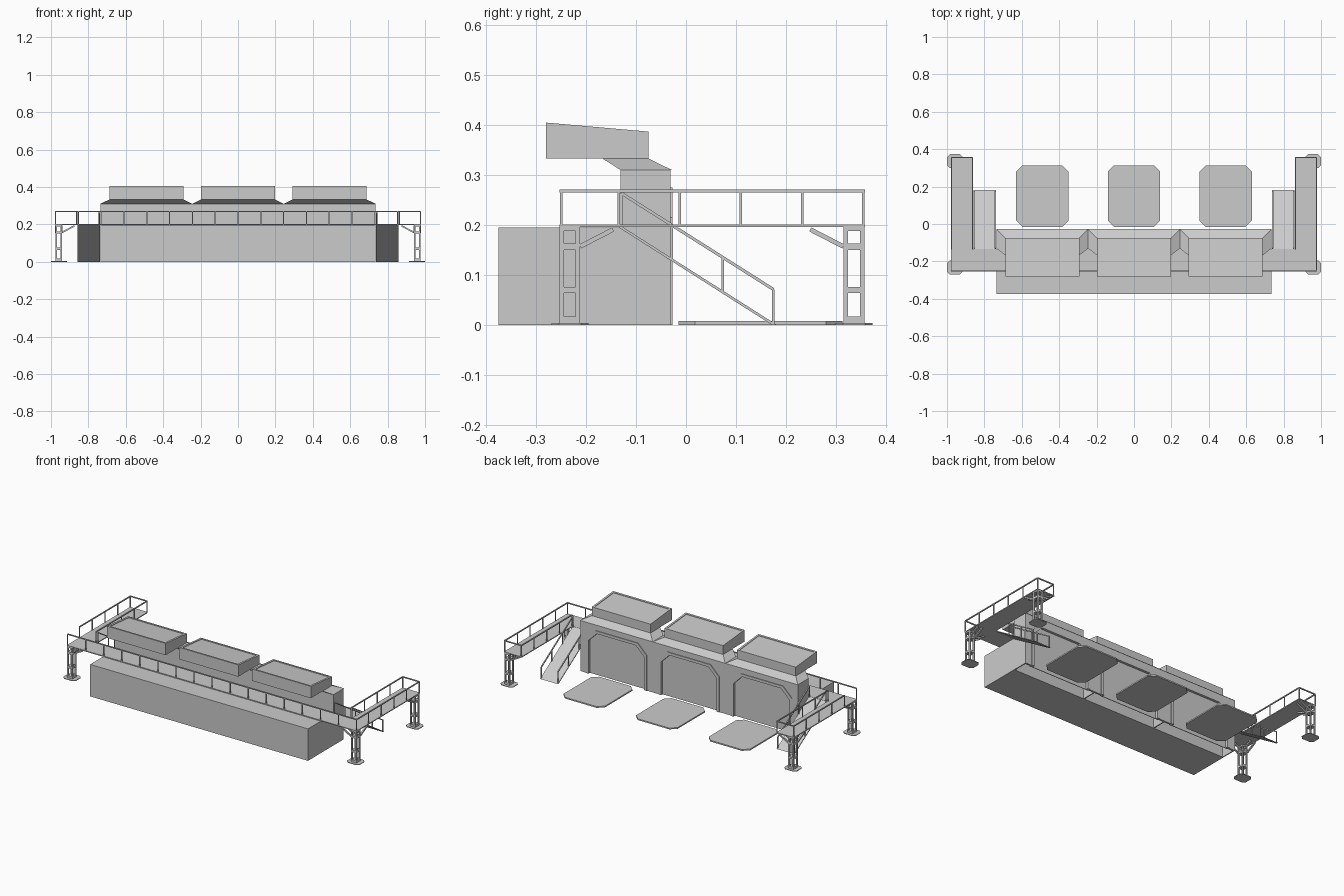
import bpy, bmesh
from mathutils import Vector

if "Cube" in bpy.data.objects:
    bpy.data.objects.remove(bpy.data.objects["Cube"])


def finish(name, bm):
    bmesh.ops.recalc_face_normals(bm, faces=bm.faces[:])
    me = bpy.data.meshes.new(name)
    bm.to_mesh(me)
    bm.free()
    ob = bpy.data.objects.new(name, me)
    bpy.context.collection.objects.link(ob)
    return ob


def add_loft(bm, a, b):
    # closed solid between two matching outlines
    va = [bm.verts.new(p) for p in a]
    vb = [bm.verts.new(p) for p in b]
    n = len(va)
    bm.faces.new(va)
    bm.faces.new(vb[::-1])
    for i in range(n):
        j = (i + 1) % n
        bm.faces.new((va[i], va[j], vb[j], vb[i]))


def add_prism(bm, pts, axis, lo, hi):
    def at(v):
        out = []
        for p, q in pts:
            out.append({'x': (v, p, q), 'y': (p, v, q), 'z': (p, q, v)}[axis])
        return out
    add_loft(bm, at(lo), at(hi))


def add_box(bm, x0, x1, y0, y1, z0, z1):
    add_prism(bm, [(x0, y0), (x1, y0), (x1, y1), (x0, y1)], 'z', z0, z1)


def add_bar(bm, a, b, t=0.006):
    # square bar between two points
    a, b = Vector(a), Vector(b)
    d = (b - a).normalized()
    up = Vector((0, 0, 1)) if abs(d.z) < 0.9 else Vector((1, 0, 0))
    u = d.cross(up).normalized()
    v = u.cross(d)
    o = [(u * i + v * j) * t / 2 for i, j in ((-1, -1), (1, -1), (1, 1), (-1, 1))]
    add_loft(bm, [a + k for k in o], [b + k for k in o])


def add_rail(bm, a, b, n, h=0.068):
    # top rail with n bays of posts
    a, b = Vector(a), Vector(b)
    up = Vector((0, 0, h))
    add_bar(bm, a + up, b + up)
    for i in range(n + 1):
        p = a.lerp(b, i / n)
        add_bar(bm, p, p + up, 0.005)


def octagon(x0, x1, y0, y1, c):
    return [(x0 + c, y0), (x1 - c, y0), (x1, y0 + c), (x1, y1 - c),
            (x1 - c, y1), (x0 + c, y1), (x0, y1 - c), (x0, y0 + c)]


def arch(cx, a, top, c=0.06):
    # door opening outline with clipped upper corners
    return [(cx + p, q) for p, q in ((a, 0), (a, top - c), (a - c, top),
                                     (c - a, top), (-a, top - c), (-a, 0))]


# low front block
bm = bmesh.new()
add_box(bm, -0.735, 0.735, -0.375, -0.131, 0, 0.195)
finish("front_block", bm)

# rear housing: upper front wall, partitions
bm = bmesh.new()
add_box(bm, -0.735, 0.735, -0.131, -0.127, 0, 0.31)
for x in (-0.732, -0.245, 0.245, 0.732):
    add_box(bm, x - 0.003, x + 0.003, -0.127, -0.042, 0, 0.31)
finish("housing_walls", bm)

for i, cx in enumerate((-0.49, 0, 0.49)):
    # arched rear wall of each bay
    bm = bmesh.new()
    w = 0.245
    pts = [(cx - w, 0), (cx - w, 0.31), (cx + w, 0.31), (cx + w, 0)]
    add_prism(bm, pts + arch(cx, 0.205, 0.275), 'y', -0.042, -0.031)
    finish(f"arch_wall_{i}", bm)

    # thin raised frame and door
    bm = bmesh.new()
    add_prism(bm, arch(cx, 0.205, 0.275) + arch(cx, 0.188, 0.258, 0.056)[::-1],
              'y', -0.042, -0.027)
    finish(f"door_frame_{i}", bm)
    bm = bmesh.new()
    add_prism(bm, arch(cx, 0.205, 0.275), 'y', -0.046, -0.0421)
    finish(f"door_{i}", bm)

    # tapered neck
    bm = bmesh.new()
    add_loft(bm,
             [(cx + x, y, 0.31) for x, y in ((-w, -0.131), (w, -0.131), (w, -0.028), (-w, -0.028))],
             [(cx + x, y, 0.333) for x, y in ((-.198, -0.167), (.198, -0.167), (.198, -0.075), (-.198, -0.075))])
    finish(f"neck_{i}", bm)

    # hood with a fine raised rim around the top
    bm = bmesh.new()
    h = 0.198
    add_prism(bm, [(-0.28, 0.333), (-0.075, 0.333), (-0.075, 0.384), (-0.28, 0.402)],
              'x', cx - h, cx + h)
    for s in (-1, 1):
        add_prism(bm, [(-0.28, 0.402), (-0.075, 0.384), (-0.075, 0.387), (-0.28, 0.405)],
                  'x', cx + s * h, cx + s * (h - 0.012))
    for ya, yb in ((-0.28, -0.268), (-0.087, -0.075)):
        za, zb = (0.402 - 0.018 * (y + 0.28) / 0.205 for y in (ya, yb))
        add_prism(bm, [(ya, za), (yb, zb), (yb, zb + 0.003), (ya, za + 0.003)],
                  'x', cx - h + 0.012, cx + h - 0.012)
    finish(f"hood_{i}", bm)

    # ground pad with clipped corners
    bm = bmesh.new()
    add_prism(bm, octagon(cx - 0.14, cx + 0.14, -0.015, 0.313, 0.033), 'z', 0, 0.008)
    finish(f"ground_pad_{i}", bm)

# U-shaped walkway
bm = bmesh.new()
add_prism(bm, [(-0.978, -0.253), (0.978, -0.253), (0.978, 0.358), (0.86, 0.358), (0.86, -0.133),
               (-0.86, -0.133), (-0.86, 0.358), (-0.978, 0.358)], 'z', 0.1955, 0.201)
finish("walkway_deck", bm)

# walkway railings, left side open at the front corner
bm = bmesh.new()
add_rail(bm, (-0.975, -0.25, 0.2), (0.975, -0.25, 0.2), 16)
add_rail(bm, (0.975, -0.25, 0.2), (0.975, -0.135, 0.2), 1)
for s in (-1, 1):
    add_rail(bm, (s * 0.975, -0.135, 0.2), (s * 0.975, 0.355, 0.2), 4)
    add_rail(bm, (s * 0.863, -0.135, 0.2), (s * 0.863, 0.355, 0.2), 4)
    add_rail(bm, (s * 0.863, 0.355, 0.2), (s * 0.975, 0.355, 0.2), 1)
finish("walkway_railing", bm)

for s, side in ((-1, "left"), (1, "right")):
    # sloping stair plate and its handrails
    bm = bmesh.new()
    add_prism(bm, [(-0.133, 0.2), (-0.133, 0.194), (0.172, 0), (0.182, 0)],
              'x', s * 0.738, s * 0.858)
    finish(f"stair_{side}", bm)
    bm = bmesh.new()
    for x in (0.742, 0.854):
        add_rail(bm, (s * x, -0.13, 0.196), (s * x, 0.175, 0.003), 3)
    finish(f"stair_railing_{side}", bm)

    # lattice legs with foot plates and diagonal braces
    for y0, y1, d, end in ((-0.253, -0.212, 1, "front"), (0.315, 0.357, -1, "back")):
        bm = bmesh.new()
        xa, xb = s * 0.94, s * 0.976
        for x in (xa, xb - s * 0.008):
            for y in (y0, y1 - 0.009):
                add_box(bm, x, x + s * 0.008, y, y + 0.009, 0.004, 0.196)
        for za, zb in ((0.004, 0.017), (0.064, 0.076), (0.15, 0.163), (0.188, 0.1955)):
            add_box(bm, xa, xb, y0, y1, za, zb)
        yi = y1 if d > 0 else y0
        for x in (xa + s * 0.003, xb - s * 0.003):
            add_bar(bm, (x, yi, 0.157), (x, yi + d * 0.066, 0.191), 0.009)
        for y in (y0 + 0.004, y1 - 0.004):
            add_bar(bm, (xa, y, 0.157), (s * 0.875, y, 0.192), 0.008)
        finish(f"leg_{end}_{side}", bm)

        bm = bmesh.new()
        cy = (y0 + y1) / 2
        add_prism(bm, octagon(0.915, 1.0, cy - 0.037, cy + 0.037, 0.015), 'z', 0, 0.004)
        for v in bm.verts:
            v.co.x *= s
        finish(f"foot_plate_{end}_{side}", bm)
